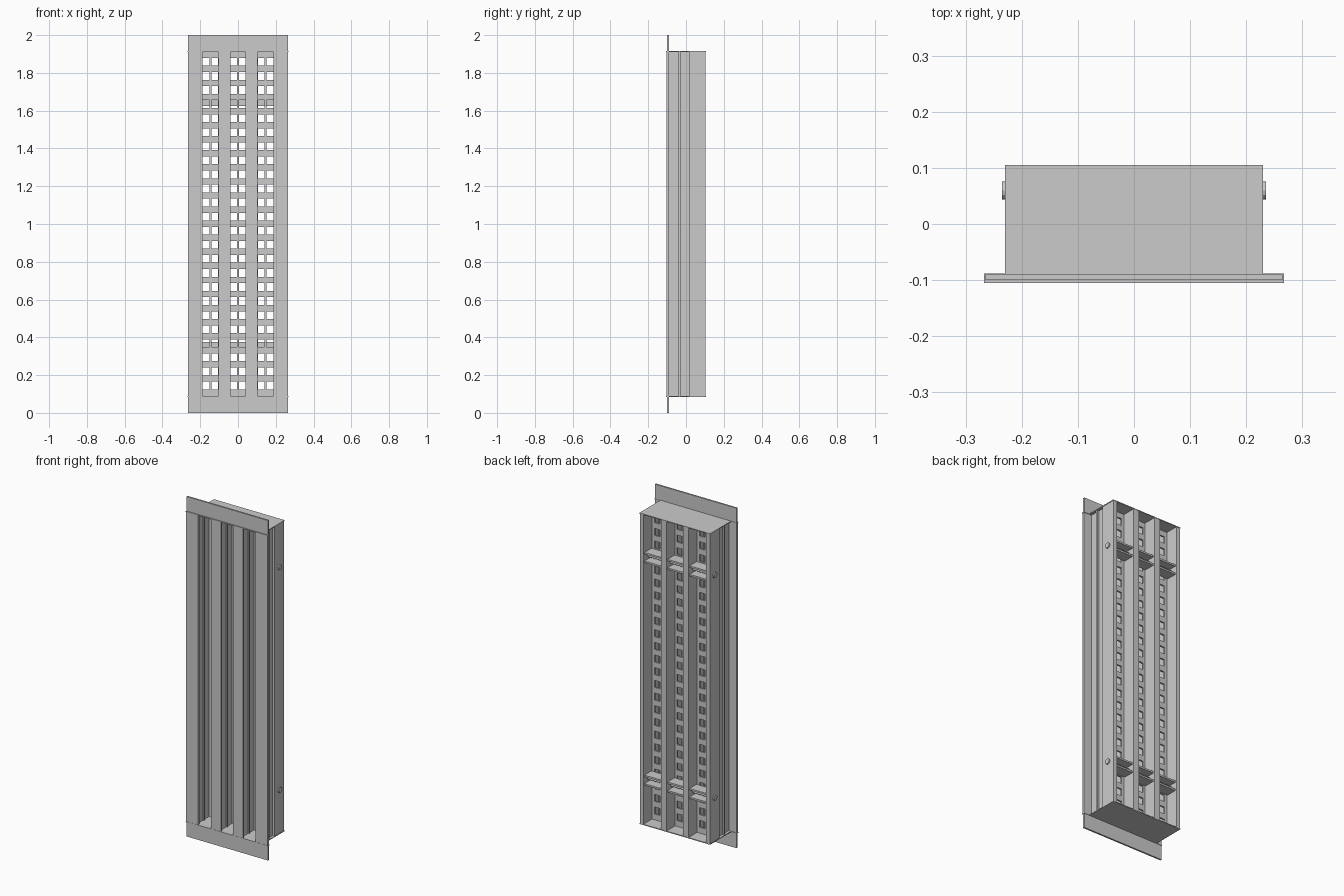
import bpy, bmesh, math
from mathutils import Matrix

if "Cube" in bpy.data.objects:
    bpy.data.objects.remove(bpy.data.objects["Cube"])

Z0, Z1 = 0.085, 1.915          # body height range
ROWS, STEP, FIRST = 24, 0.0745, 0.145


def finish(name, bm):
    bmesh.ops.recalc_face_normals(bm, faces=bm.faces)
    me = bpy.data.meshes.new(name)
    bm.to_mesh(me)
    bm.free()
    ob = bpy.data.objects.new(name, me)
    bpy.context.collection.objects.link(ob)
    return ob


def add_box(bm, x0, x1, y0, y1, z0, z1):
    m = Matrix.Translation(((x0 + x1) / 2, (y0 + y1) / 2, (z0 + z1) / 2)) \
        @ Matrix.Diagonal((x1 - x0, y1 - y0, z1 - z0, 1))
    bmesh.ops.create_cube(bm, size=1, matrix=m)


def box(name, *dims):
    bm = bmesh.new()
    add_box(bm, *dims)
    return finish(name, bm)


def extrude(name, pts):
    bm = bmesh.new()
    f = bm.faces.new([bm.verts.new((x, y, Z0 + 0.004)) for x, y in pts])
    r = bmesh.ops.extrude_face_region(bm, geom=[f])
    vs = [v for v in r["geom"] if isinstance(v, bmesh.types.BMVert)]
    bmesh.ops.translate(bm, verts=vs, vec=(0, 0, Z1 - Z0 - 0.008))
    return finish(name, bm)


def cylinder(name, x0, x1, y, z, r, sides):
    bm = bmesh.new()
    m = Matrix.Translation(((x0 + x1) / 2, y, z)) @ Matrix.Rotation(math.pi / 2, 4, "Y")
    bmesh.ops.create_cone(bm, cap_ends=True, segments=sides, radius1=r, radius2=r,
                          depth=x1 - x0, matrix=m)
    return finish(name, bm)


# Ribbed intermediate posts: half profile (half width, y), mirrored about the web
half = [(0.0325, -0.104), (0.0325, -0.091), (0.022, -0.091), (0.022, -0.04),
        (0.028, -0.04), (0.028, -0.03), (0.022, -0.03), (0.022, 0.015),
        (0.028, 0.015), (0.028, 0.025), (0.018, 0.025), (0.018, 0.104)]
for side, c in (("left", -0.0715), ("right", 0.0715)):
    extrude(f"middle_post_{side}",
            [(c + x, y) for x, y in half] + [(c - x, y) for x, y in reversed(half)])

# End posts with wide front flange, ribs and back wall
end = [(0.187, -0.104), (0.265, -0.104), (0.265, -0.091), (0.215, -0.091),
       (0.215, -0.04), (0.226, -0.04), (0.226, -0.03), (0.215, -0.03),
       (0.215, 0.015), (0.228, 0.015), (0.228, 0.104), (0.204, 0.104),
       (0.204, 0.025), (0.192, 0.025), (0.192, 0.015), (0.2, 0.015),
       (0.2, -0.03), (0.193, -0.03), (0.193, -0.04), (0.2, -0.04),
       (0.2, -0.091), (0.187, -0.091)]
for side, s in (("left", -1), ("right", 1)):
    extrude(f"end_post_{side}", [(s * x, y) for x, y in end])

# Perforated ladder strips recessed inside each slot
edges = [FIRST + i * STEP for i in range(ROWS)]
for n, c in (("left", -0.146), ("center", 0.0), ("right", 0.146)):
    bm = bmesh.new()
    for x0, x1 in ((-0.06, -0.041), (-0.006, 0.006), (0.041, 0.06)):
        add_box(bm, c + x0, c + x1, 0.015, 0.025, Z0, Z1)
    lo = Z0
    for z in edges + [Z1 + 0.0205]:
        hi = z - 0.0205
        for x0, x1 in ((-0.041, -0.006), (0.006, 0.041)):
            add_box(bm, c + x0, c + x1, 0.015, 0.025, lo, hi)
        lo = z + 0.0205
    finish(f"perforated_strip_{n}", bm)

# End caps, front kick plates and thin flange lips
for n, z0, z1, p0, p1 in (("bottom", Z0, Z0 + 0.005, 0.0, Z0),
                          ("top", Z1 - 0.005, Z1, Z1, 2.0)):
    box(f"cap_{n}", -0.23, 0.23, -0.09, 0.105, z0, z1)
    box(f"flange_lip_{n}", -0.267, 0.267, -0.105, -0.088, z0, z1)
    box(f"front_plate_{n}", -0.265, 0.265, -0.1, -0.09, p0, p1)

# Cross channels open to the back, tie rods and bolt heads
for n, z in (("lower", 0.345), ("upper", 1.655)):
    bm = bmesh.new()
    for c, w in ((-0.147, 0.058), (0, 0.054), (0.147, 0.058)):
        add_box(bm, c - w, c + w, 0.03, 0.038, z - 0.03, z + 0.03)
        add_box(bm, c - w, c + w, 0.038, 0.095, z + 0.02, z + 0.03)
        add_box(bm, c - w, c + w, 0.038, 0.095, z - 0.03, z - 0.02)
    finish(f"cross_channel_{n}", bm)
    cylinder(f"tie_rod_{n}", -0.226, 0.226, 0.06, z, 0.008, 12)
    for side, s in (("left", -1), ("right", 1)):
        a, b = sorted((s * 0.226, s * 0.235))
        cylinder(f"bolt_{n}_{side}", a, b, 0.06, z, 0.016, 12)
